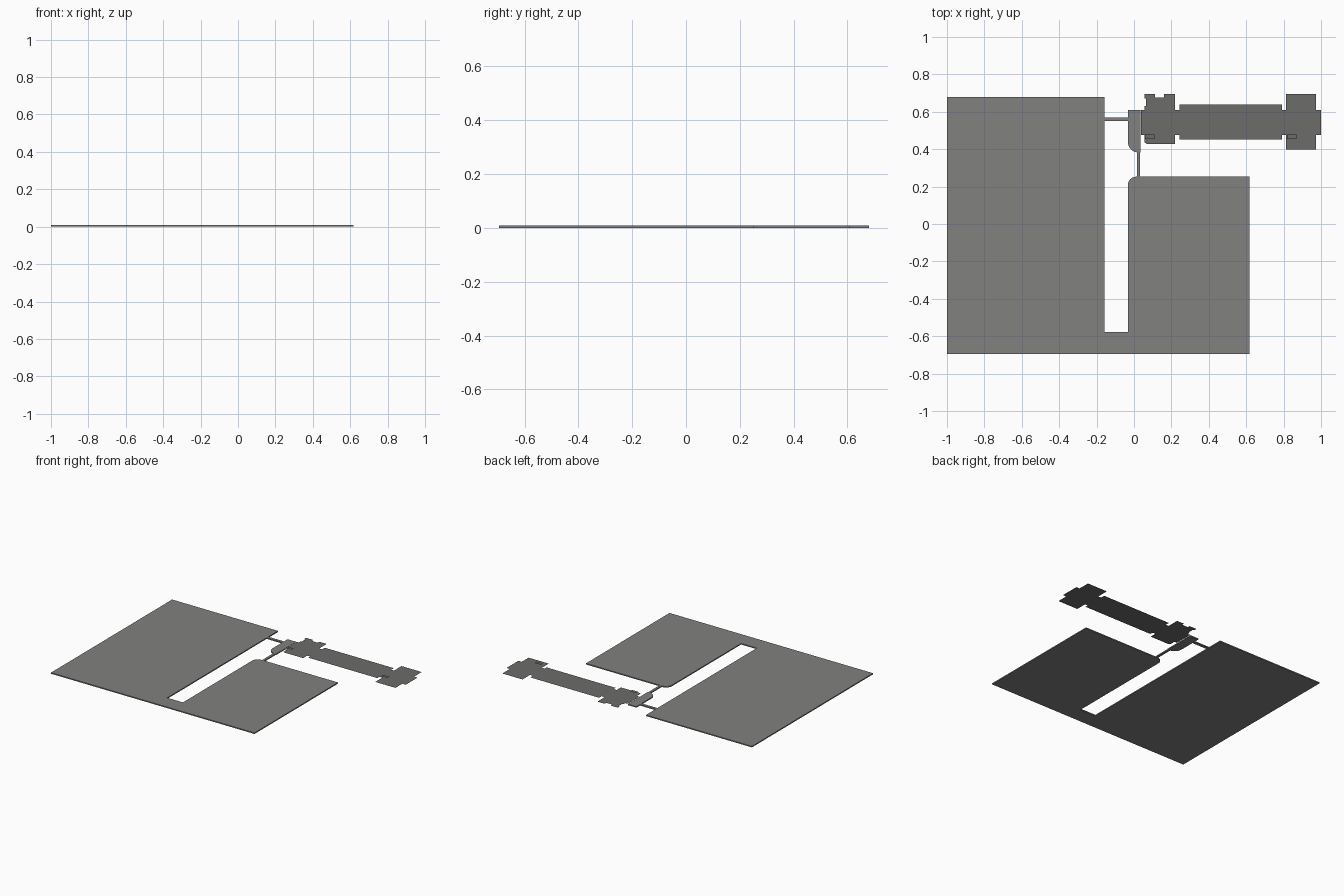
import bpy, bmesh
from math import cos, sin, pi

if "Cube" in bpy.data.objects:
    bpy.data.objects.remove(bpy.data.objects["Cube"])

TOP = 0.008      # top of the solid slabs
SHEET = 0.009    # height of the paper-thin sheets


def material(name, v):
    m = bpy.data.materials.new(name)
    m.diffuse_color = (v, v, v * 0.97, 1)
    m.use_nodes = True
    m.node_tree.nodes["Principled BSDF"].inputs["Base Color"].default_value = m.diffuse_color
    return m


SLAB_MAT = material("slab_grey", 0.22)
SHEET_MAT = material("sheet_dark_grey", 0.15)


def shape(name, pts, z, depth=0.0):
    """Flat outline (counter-clockwise) at height z, extruded up by depth."""
    bm = bmesh.new()
    face = bm.faces.new([bm.verts.new((x, y, z)) for x, y in pts])
    if depth:
        ext = bmesh.ops.extrude_face_region(bm, geom=[face])
        moved = [g for g in ext['geom'] if isinstance(g, bmesh.types.BMVert)]
        bmesh.ops.translate(bm, verts=moved, vec=(0, 0, depth))
        bmesh.ops.recalc_face_normals(bm, faces=bm.faces)
    me = bpy.data.meshes.new(name)
    bm.to_mesh(me)
    bm.free()
    me.materials.append(SLAB_MAT if depth else SHEET_MAT)
    ob = bpy.data.objects.new(name, me)
    bpy.context.collection.objects.link(ob)
    return ob


def rect(x0, x1, y0, y1):
    return [(x0, y0), (x1, y0), (x1, y1), (x0, y1)]


def arc(cx, cy, r, a0, a1, n=8):
    return [(cx + r * cos(a0 + (a1 - a0) * i / n),
             cy + r * sin(a0 + (a1 - a0) * i / n)) for i in range(n + 1)]


# large U-shaped ground slab with one rounded corner
shape("ground_slab",
      [(-1, -0.695), (0.618, -0.695), (0.618, 0.253)]
      + arc(0.012, 0.208, 0.045, pi / 2, pi)
      + [(-0.033, -0.578), (-0.158, -0.578), (-0.158, 0.68), (-1, 0.68)],
      0, TOP)

# connecting pad with rounded lower corner, and its two narrow paths
shape("connecting_pad",
      arc(0.025, 0.44, 0.058, pi, 3 * pi / 2)
      + [(0.035, 0.382), (0.035, 0.61), (-0.033, 0.61)], 0, TOP)
shape("west_path", rect(-0.158, -0.033, 0.55, 0.57), 0, TOP)
shape("south_path", rect(0.015, 0.032, 0.253, 0.382), 0, TOP)

# thin stepped floor sheets running to the right
shape("near_block_floor",
      [(0.037, 0.475), (0.057, 0.475), (0.057, 0.435), (0.07, 0.428),
       (0.218, 0.428), (0.218, 0.695), (0.16, 0.695), (0.16, 0.677),
       (0.112, 0.677), (0.112, 0.695), (0.055, 0.695), (0.055, 0.672),
       (0.065, 0.672), (0.065, 0.63), (0.057, 0.63), (0.057, 0.61), (0.037, 0.61)], SHEET)
shape("near_link_floor", rect(0.218, 0.242, 0.475, 0.61), SHEET)
shape("hall_floor", rect(0.242, 0.79, 0.453, 0.64), SHEET)
shape("far_link_floor", rect(0.79, 0.813, 0.475, 0.61), SHEET)
shape("far_block_floor",
      [(0.813, 0.397), (0.973, 0.397), (0.973, 0.475), (1, 0.475), (1, 0.61),
       (0.973, 0.61), (0.973, 0.695), (0.813, 0.695), (0.813, 0.61), (0.813, 0.475)], SHEET)

# small raised landings
for label, x in (("near", 0.06), ("far", 0.818)):
    shape(label + "_landing", rect(x, x + 0.05, 0.455, 0.478), 0.03)
